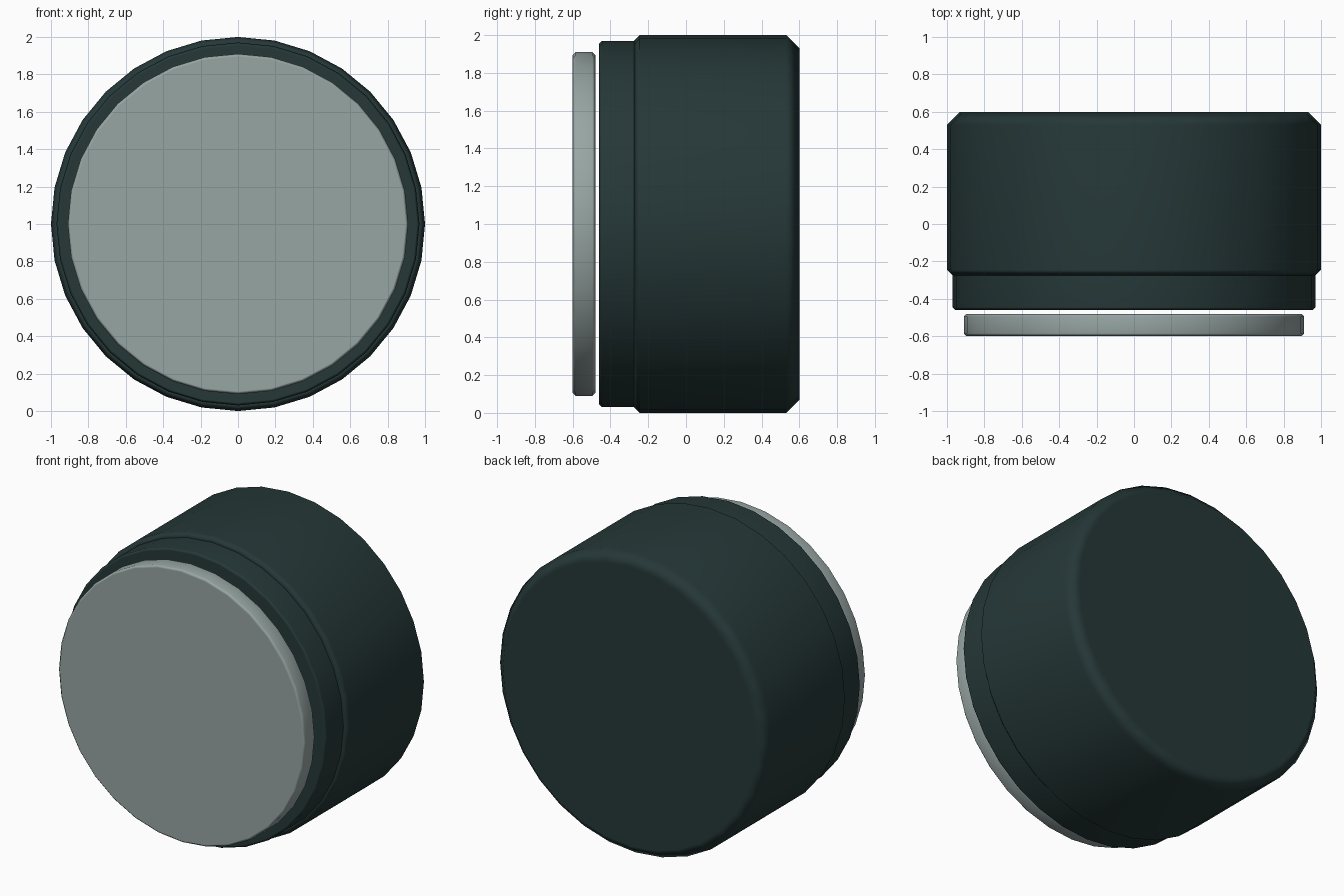
import bpy, bmesh, math

if "Cube" in bpy.data.objects:
    bpy.data.objects.remove(bpy.data.objects["Cube"])

SIDES = 32


def material(name, color):
    m = bpy.data.materials.new(name)
    m.diffuse_color = (*color, 1.0)
    m.use_nodes = True
    m.node_tree.nodes["Principled BSDF"].inputs["Base Color"].default_value = m.diffuse_color
    return m


dark = material("dark_green_casing", (0.019, 0.039, 0.039))
pale = material("pale_grey_glass", (0.31, 0.38, 0.37))


def turned(name, profile, mat):
    """Solid of revolution about the y axis at z = 1; profile is (radius, y), front to back."""
    bm = bmesh.new()
    rings = []
    for r, y in profile:
        rings.append([bm.verts.new((r * math.sin(2 * math.pi * i / SIDES), y,
                                    1 + r * math.cos(2 * math.pi * i / SIDES)))
                      for i in range(SIDES)])
    for a, b in zip(rings, rings[1:]):
        for i in range(SIDES):
            j = (i + 1) % SIDES
            bm.faces.new((a[i], a[j], b[j], b[i]))
    bm.faces.new(rings[0])
    bm.faces.new(rings[-1])
    bmesh.ops.recalc_face_normals(bm, faces=bm.faces)
    me = bpy.data.meshes.new(name)
    bm.to_mesh(me)
    bm.free()
    me.materials.append(mat)
    ob = bpy.data.objects.new(name, me)
    bpy.context.collection.objects.link(ob)
    # Soft chamfers with flat caps
    bpy.ops.object.select_all(action='DESELECT')
    ob.select_set(True)
    bpy.context.view_layer.objects.active = ob
    bpy.ops.object.shade_smooth_by_angle(angle=math.radians(50))
    wn = ob.modifiers.new("weighted_normals", 'WEIGHTED_NORMAL')
    wn.keep_sharp = True
    return ob


# Main drum, chamfered front and back
turned("casing", [(0.97, -0.275), (1.0, -0.245), (1.0, 0.53), (0.93, 0.6)], dark)
# Narrower ring on the front of the drum
turned("front_ring", [(0.955, -0.46), (0.97, -0.445), (0.97, -0.26)], dark)
# Separate glass disc just in front of the ring
turned("glass_disc", [(0.895, -0.6), (0.91, -0.585), (0.91, -0.495), (0.895, -0.48)], pale)
